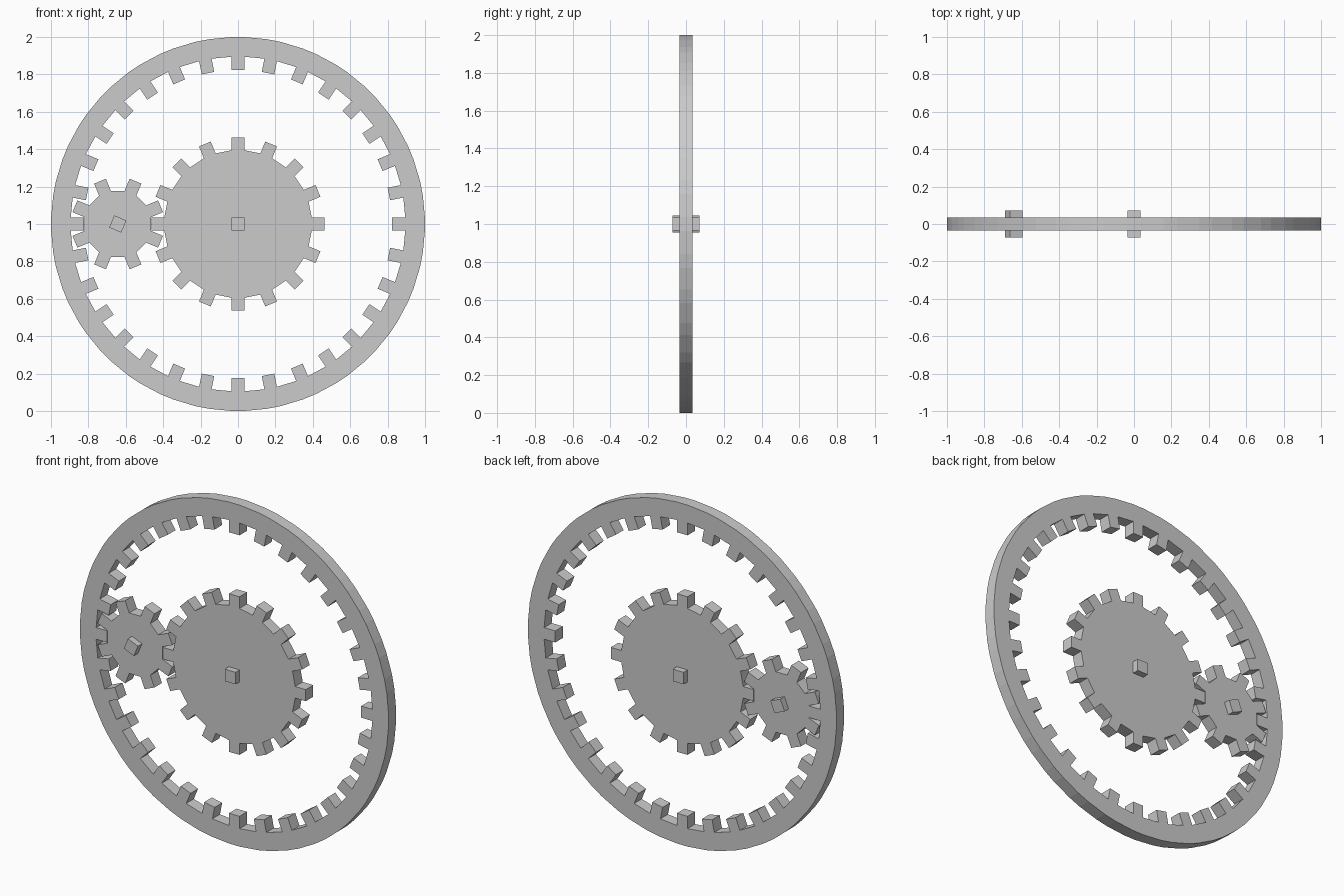
import bpy
import bmesh
from math import asin, cos, sin, pi
from mathutils import Matrix, Vector

cube = bpy.data.objects.get("Cube")
if cube:
    bpy.data.objects.remove(cube)

THICK = 0.07          # gear thickness
HALF = 0.034          # half width of a tooth
AXIS_Z = 1.0          # height of the gear centres

grey = bpy.data.materials.new("plain grey")
grey.use_nodes = True
colour = (0.6, 0.6, 0.6, 1)
grey.diffuse_color = colour
grey.node_tree.nodes["Principled BSDF"].inputs["Base Color"].default_value = colour


def finish(bm, name, x):
    bmesh.ops.recalc_face_normals(bm, faces=bm.faces)
    mesh = bpy.data.meshes.new(name)
    bm.to_mesh(mesh)
    bm.free()
    mesh.materials.append(grey)
    obj = bpy.data.objects.new(name, mesh)
    obj.location = (x, 0, AXIS_Z)
    bpy.context.collection.objects.link(obj)
    return obj


def thicken(bm):
    """Extrude the flat faces from the front plane to the back plane."""
    result = bmesh.ops.extrude_face_region(bm, geom=bm.faces[:], use_keep_orig=True)
    moved = [v for v in result["geom"] if isinstance(v, bmesh.types.BMVert)]
    bmesh.ops.translate(bm, verts=moved, vec=(0, THICK, 0))


def polar(radius, angle):
    return Vector((radius * cos(angle), -THICK / 2, radius * sin(angle)))


def tooth_points(angle, root, tip):
    """Root and tip corners of one parallel-sided tooth."""
    a, b = asin(HALF / root), asin(HALF / tip)
    return (polar(root, angle - a), polar(tip, angle - b),
            polar(tip, angle + b), polar(root, angle + a))


def gear(name, x, teeth, root, tip, start=0):
    bm = bmesh.new()
    outline = []
    for i in range(teeth):
        outline += tooth_points(start + i * 2 * pi / teeth, root, tip)
    bm.faces.new([bm.verts.new(p) for p in outline])
    thicken(bm)
    return finish(bm, name, x)


def ring_gear(name, teeth, outer, root, tip):
    bm = bmesh.new()
    sections = []
    for i in range(teeth):
        angle = i * 2 * pi / teeth
        spread = asin(HALF / root)
        r0, t0, t1, r1 = [bm.verts.new(p) for p in tooth_points(angle, root, tip)]
        o0, o1 = [bm.verts.new(polar(outer, angle + s)) for s in (-spread, spread)]
        bm.faces.new((r0, t0, t1, r1))
        bm.faces.new((o0, r0, r1, o1))
        sections.append((r0, o0, r1, o1))
    # rim between neighbouring teeth
    for i, (r0, o0, _, _) in enumerate(sections):
        _, _, r1, o1 = sections[i - 1]
        bm.faces.new((o1, r1, r0, o0))
    thicken(bm)
    return finish(bm, name, 0)


def axle(name, x, turn=0):
    bm = bmesh.new()
    bmesh.ops.create_cube(bm, size=1, matrix=Matrix.Diagonal((0.07, 0.145, 0.07, 1)))
    obj = finish(bm, name, x)
    obj.rotation_euler.y = turn
    return obj


# outer ring with inward teeth
ring_gear("ring_gear", 32, 1.0, 0.895, 0.823)

# central gear and its square axle
gear("sun_gear", 0, 16, 0.396, 0.464)
axle("sun_axle", 0)

# small gear meshing with both, turned by half a tooth
gear("planet_gear", -0.643, 8, 0.181, 0.25, pi / 8)
axle("planet_axle", -0.643, pi / 8)
